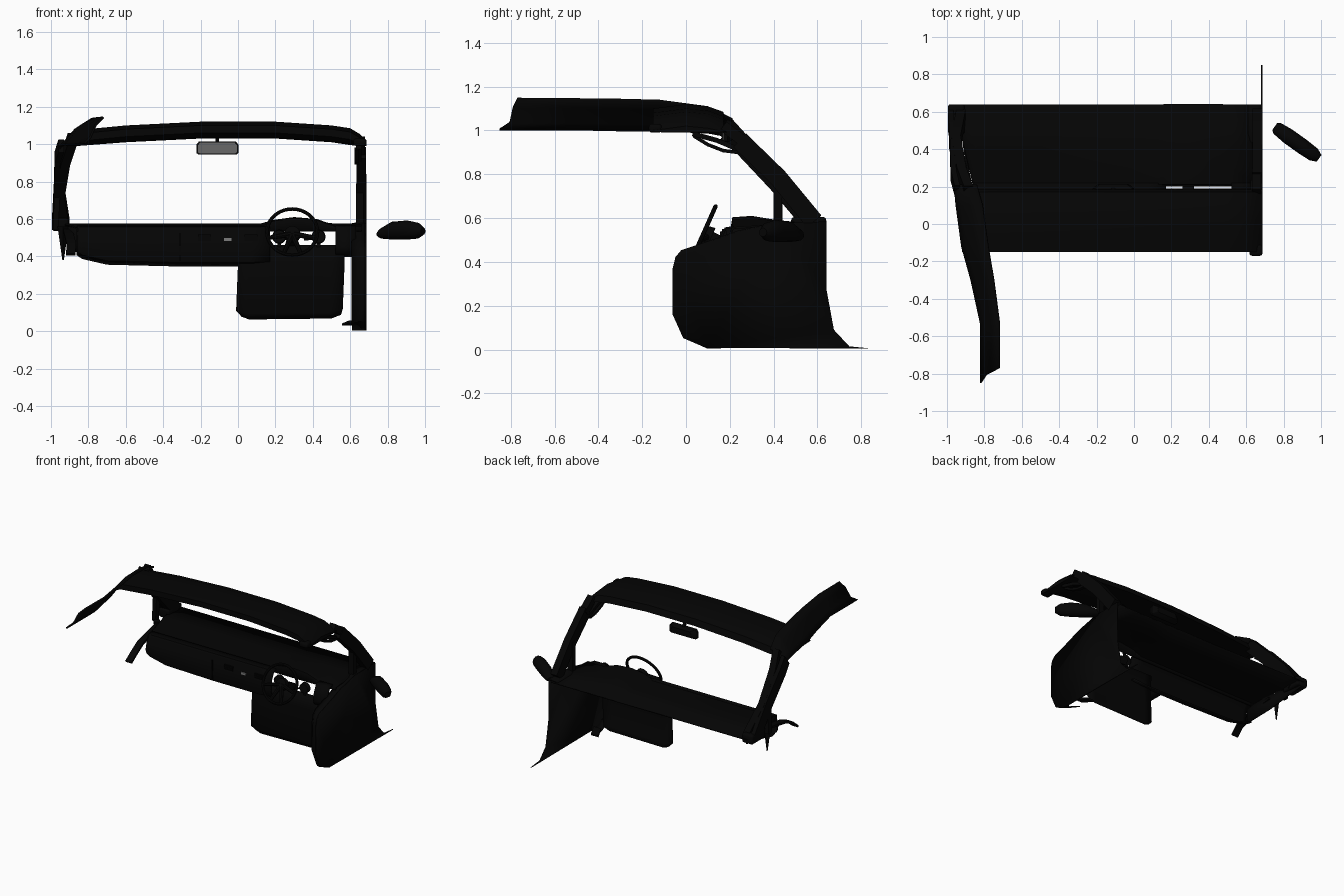
import bpy, bmesh, math
from mathutils import Vector, Matrix

if "Cube" in bpy.data.objects:
    bpy.data.objects.remove(bpy.data.objects["Cube"])


def material(name, v, rough=0.7):
    m = bpy.data.materials.new(name)
    m.use_nodes = True
    m.diffuse_color = (v, v, v, 1)
    node = m.node_tree.nodes["Principled BSDF"]
    node.inputs["Base Color"].default_value = (v, v, v, 1)
    node.inputs["Roughness"].default_value = rough
    return m


BLACK = material("black trim", 0.0013)
VENT = material("vent black", 0.001)
GLASS = material("mirror grey", 0.14)
SILVER = material("switch grey", 0.2)


def finish(name, bm, mat, thick=0):
    bmesh.ops.recalc_face_normals(bm, faces=bm.faces)
    me = bpy.data.meshes.new(name)
    bm.to_mesh(me)
    bm.free()
    me.materials.append(mat)
    ob = bpy.data.objects.new(name, me)
    bpy.context.collection.objects.link(ob)
    if thick:
        mod = ob.modifiers.new("Thickness", "SOLIDIFY")
        mod.thickness = thick
        mod.offset = 0
    bpy.ops.object.select_all(action="DESELECT")
    ob.select_set(True)
    bpy.context.view_layer.objects.active = ob
    bpy.ops.object.shade_smooth_by_angle(angle=math.radians(35))


def loft(name, sections, mat=BLACK, ring=False, thick=0):
    """Skin a row of equal-length sections; ring closes and caps them."""
    bm = bmesh.new()
    rows = [[bm.verts.new(p) for p in s] for s in sections]
    n = len(rows[0])
    for a, b in zip(rows, rows[1:]):
        for i in range(n if ring else n - 1):
            j = (i + 1) % n
            bm.faces.new((a[i], a[j], b[j], b[i]))
    if ring:
        bm.faces.new(rows[0])
        bm.faces.new(rows[-1])
    finish(name, bm, mat, thick)


def bar(name, path, width, depth):
    """Rectangular bar along a path, its width kept along x."""
    pts = [Vector(p) for p in path]
    rings = []
    for i, p in enumerate(pts):
        t = (pts[min(i + 1, len(pts) - 1)] - pts[max(i - 1, 0)]).normalized()
        n = t.cross(Vector((1, 0, 0))).normalized() * depth / 2
        w = Vector((width / 2, 0, 0))
        rings.append([p - w - n, p + w - n, p + w + n, p - w + n])
    loft(name, rings, ring=True)


def box(name, centre, size, mat=BLACK, bevel=0):
    bm = bmesh.new()
    bmesh.ops.create_cube(bm, size=1)
    bmesh.ops.scale(bm, vec=size, verts=bm.verts)
    bmesh.ops.translate(bm, vec=centre, verts=bm.verts)
    if bevel:
        bmesh.ops.bevel(bm, geom=bm.edges[:], offset=bevel, segments=3, profile=0.5, affect="EDGES")
    finish(name, bm, mat)


def cone(name, matrix, r1, r2, depth, segments):
    bm = bmesh.new()
    bmesh.ops.create_cone(bm, cap_ends=True, segments=segments, radius1=r1, radius2=r2, depth=depth, matrix=matrix)
    finish(name, bm, BLACK)


# Dashboard top with the raised instrument hood, tapering in at the passenger end
hood = {-0.96: 0, -0.84: 0, -0.5: 0, 0.12: 0, 0.19: 0.03, 0.3: 0.045, 0.42: 0.035, 0.52: 0, 0.66: 0}
loft("dashboard_top", [[(max(x, -0.86 - 0.23 * (y - 0.2)), y, z) for y, z in
                        ((0.64, 0.565), (0.42, 0.57 + h / 3), (0.3, 0.56 + h), (0.215, 0.555 + h), (0.205, 0.535))]
                       for x, h in hood.items()], thick=0.01)


# Curved dashboard front on the passenger side and beside the cluster
def dash_front(name, ends):
    loft(name, [[(x, 0.22, 0.56), (x, 0.18, 0.553), (x, 0.155, 0.5), (x, 0.145, (0.5 + z) / 2),
                 (x, 0.155, z + 0.02), (x, 0.21, z)] for x, z in ends], thick=0.01)


dash_front("dashboard_front", [(-0.86, 0.41), (-0.83, 0.39), (-0.7, 0.36), (-0.3, 0.35), (0.07, 0.35), (0.17, 0.36)])
dash_front("dashboard_side", [(0.52, 0.4), (0.63, 0.4)])
loft("dashboard_end", [[(-0.86, 0.165, 0.55), (-0.86, 0.165, 0.42)], [(-0.9, 0.35, 0.56), (-0.9, 0.35, 0.46)],
                       [(-0.94, 0.63, 0.56), (-0.94, 0.63, 0.53)]], thick=0.01)

# Knee panel below the wheel
loft("knee_panel", [[(x, 0.18, 0.46), (x, 0.17, 0.36), (x - 0.01, 0.17, z + 0.03), (x + d, 0.185, z)]
                    for x, z, d in ((0, 0.08, 0.02), (0.06, 0.065, 0), (0.5, 0.07, 0), (0.57, 0.09, -0.02))], thick=0.01)

# Vents, switches and glovebox seam
for i, x in enumerate((-0.18, 0.07)):
    box(f"vent_{i}", (x, 0.148, 0.5), (0.07, 0.008, 0.035), VENT)
    for k in range(3):
        box(f"vent_slat_{i}_{k}", (x, 0.142, 0.488 + 0.012 * k), (0.065, 0.006, 0.003))
box("switch_plate", (-0.055, 0.146, 0.49), (0.038, 0.008, 0.016), SILVER)
box("glovebox_seam", (-0.31, 0.14, 0.45), (0.004, 0.008, 0.15), VENT)

# Steering wheel, hub, spokes and column
tilt = math.radians(66)
centre = Vector((0.29, 0.08, 0.53))
bpy.ops.mesh.primitive_torus_add(major_radius=0.135, minor_radius=0.01, major_segments=36, minor_segments=8,
                                 location=centre, rotation=(tilt, 0, 0))
wheel = bpy.context.object
wheel.name = "steering_wheel"
wheel.data.materials.append(BLACK)
bpy.ops.object.shade_smooth_by_angle()
turn = Matrix.Rotation(tilt, 3, "X")
hub = centre + turn @ Vector((0, 0, -0.025))
cone("wheel_hub", Matrix.Translation(hub) @ turn.to_4x4(), 0.045, 0.04, 0.03, 20)
for i, a in enumerate(math.radians(d) for d in (-15, 195, 250, 290)):
    rim = centre + turn @ Vector((0.13 * math.cos(a), 0.13 * math.sin(a), 0))
    d = rim - hub
    cone(f"wheel_spoke_{i}", Matrix.Translation((hub + rim) / 2) @ d.to_track_quat("Z", "Y").to_matrix().to_4x4(),
         0.016, 0.011, d.length, 8)
bar("steering_column", [hub, (0.29, 0.24, 0.45)], 0.06, 0.05)
for i, x in enumerate((0.22, 0.43)):
    cone(f"gauge_{i}", Matrix.Translation((x, 0.17, 0.505)) @ Matrix.Rotation(math.pi / 2, 4, "X"), 0.038, 0.034, 0.03, 20)
    bar(f"gauge_mount_{i}", [(x, 0.18, 0.5), (x, 0.18, 0.45)], 0.02, 0.02)
bar("indicator_stalk", [(0.36, 0.15, 0.49), (0.43, 0.17, 0.5)], 0.012, 0.012)

# Side panel: outer sheet and the flange along its top and front edges
edge = [(0.64, 0.58), (0.4, 0.575), (0.24, 0.54), (0.1, 0.49), (-0.02, 0.45), (-0.045, 0.42), (-0.057, 0.37),
        (-0.057, 0.16), (-0.01, 0.055), (0.1, 0.008)]
bm = bmesh.new()
bm.faces.new([bm.verts.new((0.682, y, z)) for y, z in
              edge + [(0.85, 0.004), (0.745, 0.015), (0.675, 0.09), (0.64, 0.28)]])
finish("side_panel", bm, BLACK, 0.008)
loft("side_panel_flange", [[(0.68, y, z), (0.655, y + 0.008 * (y < 0.6), z), (0.61, y + 0.06 * (y < 0.6), z - 0.006 * (z > 0.02))]
                           for y, z in edge], thick=0.008)
bar("panel_spur", [(0.62, 0.16, 0.05), (0.585, 0.24, 0.035)], 0.06, 0.012)

# Roof header, drooping at both ends
profile = [(-0.15, 1.06), (-0.15, 1.1), (0, 1.12), (0.1, 1.11), (0.17, 1.085), (0.185, 1.04), (0.1, 1.03), (-0.08, 1.035)]
droop = {-0.92: -0.1, -0.86: -0.045, -0.6: -0.02, -0.2: 0, 0.2: 0, 0.5: -0.02, 0.6: -0.035, 0.65: -0.065, 0.687: -0.1}
loft("roof_header", [[(x, y, max(z + d, 0.99 + 0.1 * (z - 1.03))) for y, z in profile] for x, d in droop.items()], ring=True)
box("header_corner", (0.652, -0.14, 1.01), (0.07, 0.06, 0.04), bevel=0.015)

# Roof rail running back along one side, its end cut at a slant
rail = [(0.21, -0.96, -0.84, 0.97, 1.05), (0.1, -0.95, -0.81, 0.99, 1.105), (-0.12, -0.92, -0.78, 1, 1.135),
        (-0.3, -0.87, -0.75, 1, 1.14), (-0.53, -0.82, -0.72, 1.005, 1.143), (-0.77, -0.82, -0.72, 1.005, 1.145)]
loft("roof_rail", [[(a, y - 0.08 * (y < -0.7), z), (a + 0.03, y - 0.035 * (y < -0.7), z + 0.03),
                    ((a + b) / 2 + 0.01, y - 0.02 * (y < -0.7), (z + t) / 2 + 0.03), (b, y, t)]
                   for y, a, b, z, t in rail], thick=0.012)

# Windscreen pillars, quarter-window posts and bases
bar("left_pillar", [(0.66, 0.585, 0.585), (0.66, 0.42, 0.785), (0.658, 0.245, 0.955)], 0.052, 0.085)
bar("left_pillar_top", [(0.655, 0.27, 0.945), (0.655, 0.17, 1.02)], 0.05, 0.05)
bar("left_window_post", [(0.65, 0.42, 0.57), (0.65, 0.42, 0.79)], 0.04, 0.035)
bar("right_pillar_inner", [(-0.925, 0.58, 0.57), (-0.952, 0.44, 0.74), (-0.922, 0.27, 0.92), (-0.885, 0.17, 1.03)], 0.05, 0.09)
bar("right_pillar_outer", [(-0.98, 0.58, 0.57), (-0.97, 0.42, 0.76), (-0.965, 0.26, 0.93), (-0.945, 0.18, 0.99)], 0.03, 0.09)
bar("right_window_post", [(-0.975, 0.42, 0.54), (-0.965, 0.42, 0.77)], 0.03, 0.04)
box("right_pillar_base", (-0.95, 0.56, 0.57), (0.09, 0.16, 0.07), bevel=0.015)

# Grab handle: a bowed grip on a straight back
bar("grab_handle_back", [(0.645, 0.03, 0.985), (0.645, 0.14, 0.955), (0.645, 0.235, 0.915)], 0.03, 0.022)
bar("grab_handle_grip", [(0.635, 0.035, 0.975), (0.635, 0.1, 0.935), (0.635, 0.17, 0.908), (0.635, 0.235, 0.9)], 0.025, 0.016)

# Broken trim strips under the passenger-side pillar
bar("trim_strip", [(-0.91, 0.36, 0.54), (-0.9, 0.14, 0.5), (-0.89, 0.05, 0.46), (-0.895, -0.01, 0.41)], 0.05, 0.015)
cone("trim_spike", Matrix.Translation((-0.935, 0.38, 0.47)), 0.004, 0.03, 0.18, 4)


# Interior mirror with a tapered face
def mirror_outline(y, w, h):
    return [(-0.11 + sx * w, y, 0.98 + sz * h) for sx, sz in
            ((-1, -0.8), (-1, 0.5), (-0.88, 1), (0.88, 1), (1, 0.5), (1, -0.8), (0.92, -1), (-0.92, -1))]


loft("interior_mirror", [mirror_outline(y, w, h) for y, w, h in
                         ((0.17, 0.112, 0.035), (0.19, 0.112, 0.035), (0.215, 0.08, 0.022))], ring=True)
loft("interior_mirror_glass", [mirror_outline(y, 0.104, 0.029) for y in (0.166, 0.172)], GLASS, ring=True)
bar("interior_mirror_stem", [(-0.11, 0.19, 1.0), (-0.11, 0.15, 1.06)], 0.018, 0.018)

# Door mirror housing, set at an angle
along = Vector((0.81, -0.58, 0))
across = Vector((0.58, 0.81, 0))
rings = []
for t, low, high, w in ((-0.148, 0.505, 0.53, 0.022), (-0.13, 0.495, 0.55, 0.035), (-0.06, 0.49, 0.585, 0.042),
                        (0.04, 0.49, 0.592, 0.042), (0.11, 0.495, 0.58, 0.038), (0.145, 0.515, 0.555, 0.022)):
    mid, half = (low + high) / 2, (high - low) / 2
    rings.append([Vector((0.872, 0.435, mid)) + along * t + across * (w * math.cos(a)) + Vector((0, 0, half * math.sin(a)))
                  for a in (math.tau * k / 12 for k in range(12))])
loft("door_mirror", rings, ring=True)
